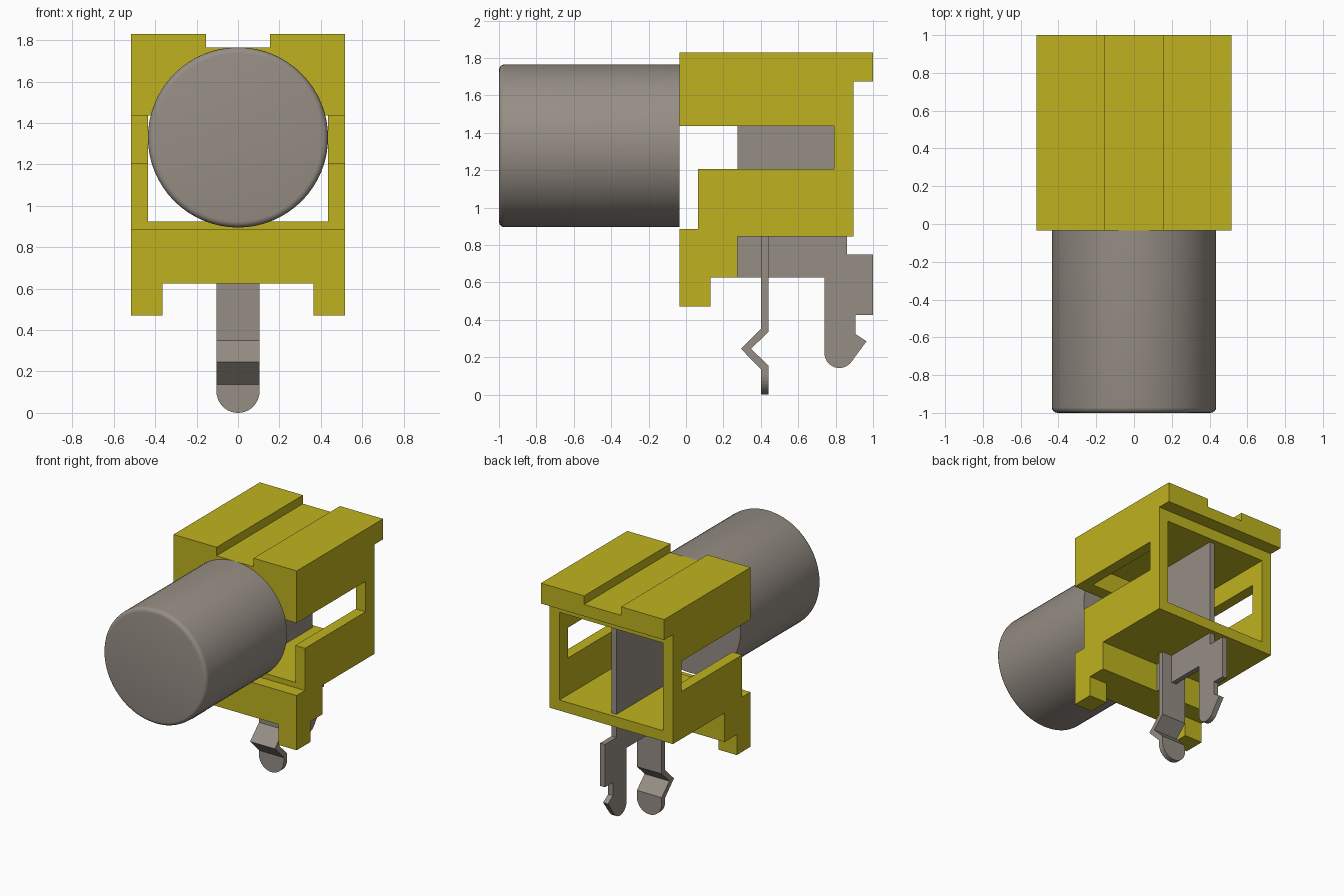
import bpy, bmesh, math
from mathutils import Matrix, Vector

cube = bpy.data.objects.get("Cube")
if cube:
    bpy.data.objects.remove(cube, do_unlink=True)


def material(name, rgb):
    m = bpy.data.materials.new(name)
    m.use_nodes = True
    m.diffuse_color = (*rgb, 1)
    bsdf = next(n for n in m.node_tree.nodes if n.type == 'BSDF_PRINCIPLED')
    bsdf.inputs["Base Color"].default_value = (*rgb, 1)
    return m


YELLOW = material("yellow plastic", (0.52, 0.45, 0.014))
GREY = material("warm grey metal", (0.305, 0.27, 0.235))


def make_object(name, bm, mat):
    bmesh.ops.recalc_face_normals(bm, faces=bm.faces[:])
    mesh = bpy.data.meshes.new(name)
    bm.to_mesh(mesh)
    bm.free()
    mesh.materials.append(mat)
    ob = bpy.data.objects.new(name, mesh)
    bpy.context.collection.objects.link(ob)
    return ob


def extrude(name, points, lo, hi, mat, axis='X'):
    """Extrude an outline: (y, z) points along X, or (x, z) points along Y."""
    bm = bmesh.new()
    if axis == 'X':
        verts = [bm.verts.new((lo, a, b)) for a, b in points]
        step = Vector((hi - lo, 0, 0))
    else:
        verts = [bm.verts.new((a, lo, b)) for a, b in points]
        step = Vector((0, hi - lo, 0))
    face = bm.faces.new(verts)
    new = bmesh.ops.extrude_face_region(bm, geom=[face])["geom"]
    bmesh.ops.translate(bm, vec=step,
                        verts=[v for v in new if isinstance(v, bmesh.types.BMVert)])
    return make_object(name, bm, mat)


def rect(a0, b0, a1, b1):
    return [(a0, b0), (a1, b0), (a1, b1), (a0, b1)]


def arc(ca, cb, r, start, end, n=12):
    return [(ca + r * math.cos(math.radians(start + (end - start) * i / n)),
             cb + r * math.sin(math.radians(start + (end - start) * i / n)))
            for i in range(n + 1)]


def cut(target, cutter):
    cutter.hide_render = True
    mod = target.modifiers.new("cut", 'BOOLEAN')
    mod.operation = 'DIFFERENCE'
    mod.solver = 'EXACT'
    mod.object = cutter
    bpy.ops.object.select_all(action='DESELECT')
    bpy.context.view_layer.objects.active = target
    target.select_set(True)
    bpy.ops.object.modifier_apply(modifier=mod.name)
    bpy.data.objects.remove(cutter, do_unlink=True)


# Housing: side outline with the open side window, extruded across the width
housing = extrude("housing", [
    (-0.035, 1.83), (1.0, 1.83), (1.0, 1.675), (0.895, 1.675),
    (0.895, 0.845), (0.275, 0.845), (0.275, 0.625), (0.13, 0.625),
    (0.13, 0.47), (-0.035, 0.47), (-0.035, 0.885), (0.065, 0.885),
    (0.065, 1.205), (0.79, 1.205), (0.79, 1.435), (-0.035, 1.435)],
    -0.517, 0.517, YELLOW)

# Cavity open to the back, taller behind the front wall
cut(housing, extrude("cavity_cutter", [
    (-0.2, 0.925), (1.2, 0.925), (1.2, 1.59), (0.065, 1.59),
    (0.065, 1.435), (-0.2, 1.435)], -0.435, 0.435, YELLOW))
# Shallow groove along the roof
cut(housing, extrude("groove_cutter", rect(-0.2, 1.765, 1.2, 2.0),
                     -0.155, 0.155, YELLOW))
# Gap between the two feet
cut(housing, extrude("feet_gap_cutter", rect(-0.2, 0.3, 0.2, 0.625),
                     -0.365, 0.365, YELLOW))

# Round body with a rounded front rim
bm = bmesh.new()
bmesh.ops.create_cone(bm, cap_ends=True, segments=64, radius1=0.435,
                      radius2=0.435, depth=0.965,
                      matrix=Matrix.Translation((0, -0.5175, 1.33))
                      @ Matrix.Rotation(math.pi / 2, 4, 'X'))
rim = [e for e in bm.edges if all(v.co.y < -0.99 for v in e.verts)]
bmesh.ops.bevel(bm, geom=rim, offset=0.03, segments=4, profile=0.5,
                affect='EDGES')
barrel = make_object("round_body", bm, GREY)
bpy.ops.object.select_all(action='DESELECT')
bpy.context.view_layer.objects.active = barrel
barrel.select_set(True)
bpy.ops.object.shade_smooth_by_angle(angle=math.radians(40))

# Upright centre plate with the hooked rear leg
extrude("centre_plate", [
    (0.275, 1.588), (0.275, 0.625), (0.74, 0.625)]
    + arc(0.82, 0.222, 0.08, 180, 325)
    + [(0.965, 0.285), (0.905, 0.325), (0.905, 0.425), (1.0, 0.425),
       (1.0, 0.75), (0.862, 0.75), (0.862, 1.588)], -0.02, 0.02, GREY)

# Front spring clip: bent strip with a rounded tip
extrude("spring_clip", [
    (0.40, 0.845), (0.40, 0.35), (0.293, 0.245), (0.40, 0.137),
    (0.40, 0.104), (0.44, 0.104), (0.44, 0.155), (0.348, 0.245),
    (0.44, 0.335), (0.44, 0.845)], -0.104, 0.104, GREY)
extrude("clip_tip", arc(0, 0.104, 0.104, 180, 360, 20), 0.40, 0.44, GREY, 'Y')
